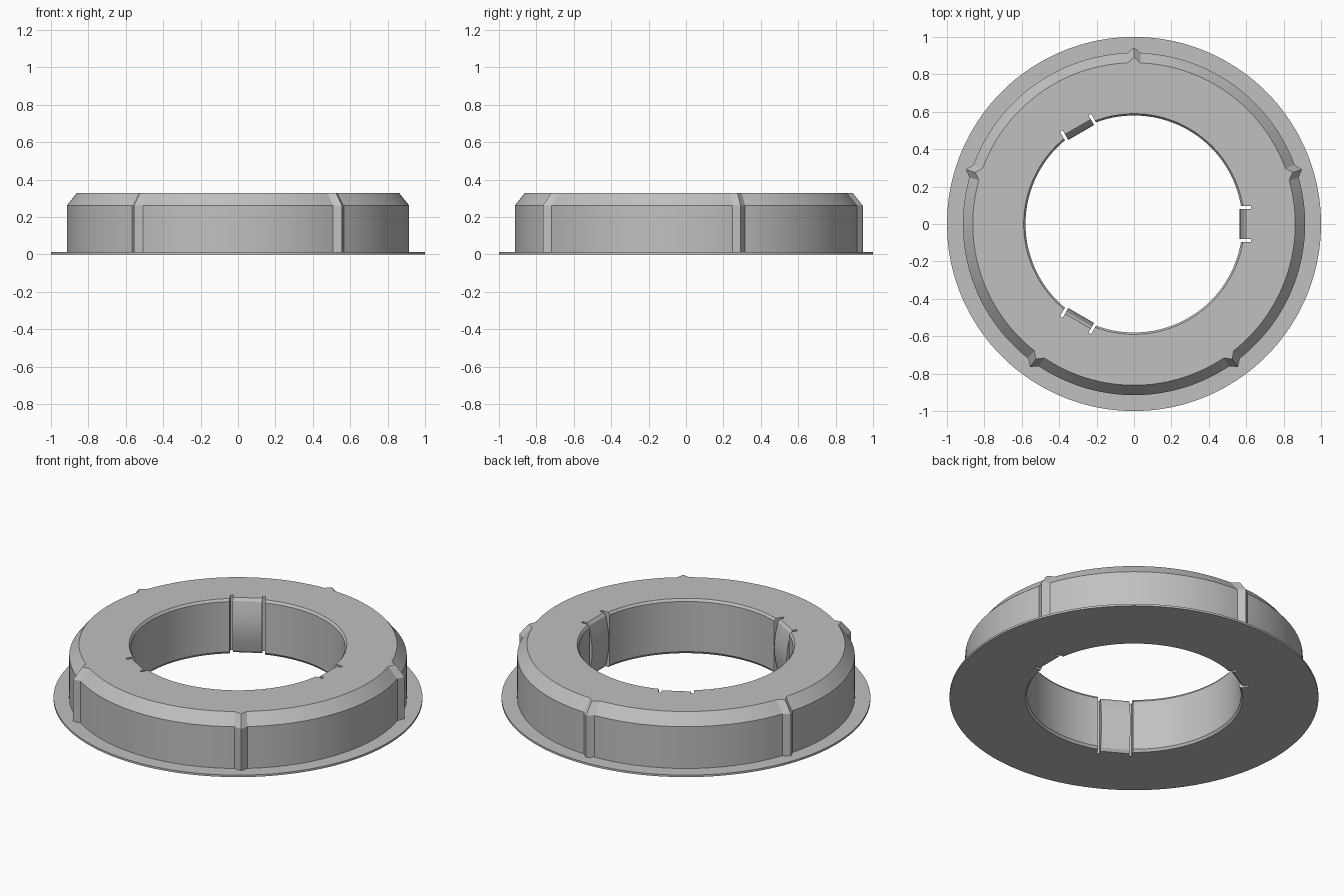
import bpy
import bmesh
import math
from mathutils import Matrix

if "Cube" in bpy.data.objects:
    bpy.data.objects.remove(bpy.data.objects["Cube"])

H = 0.328          # total height
TAB_ANGLES = (0, 120, 240)
RIDGE_ANGLES = (18, 90, 162, 234, 306)
RIDGE_HALF = 2.2   # half width of a ridge, degrees

grey = bpy.data.materials.new("neutral_grey")
grey.diffuse_color = (0.53, 0.53, 0.53, 1)
grey.use_nodes = True
grey.node_tree.nodes["Principled BSDF"].inputs["Base Color"].default_value = grey.diffuse_color


def finish(name, bm):
    bmesh.ops.recalc_face_normals(bm, faces=bm.faces)
    mesh = bpy.data.meshes.new(name)
    bm.to_mesh(mesh)
    bm.free()
    mesh.materials.append(grey)
    obj = bpy.data.objects.new(name, mesh)
    bpy.context.collection.objects.link(obj)
    return obj


def smooth(obj):
    bpy.ops.object.select_all(action='DESELECT')
    obj.select_set(True)
    bpy.context.view_layer.objects.active = obj
    bpy.ops.object.shade_smooth_by_angle(angle=math.radians(25))


def prism(name, profile, half_width, angle):
    """Extrude an x-z profile along y, then turn it about z."""
    bm = bmesh.new()
    sides = [[bm.verts.new((x, y, z)) for x, z in profile]
             for y in (-half_width, half_width)]
    n = len(profile)
    bm.faces.new(sides[0])
    bm.faces.new(sides[1])
    for i in range(n):
        j = (i + 1) % n
        bm.faces.new((sides[0][i], sides[0][j], sides[1][j], sides[1][i]))
    bm.transform(Matrix.Rotation(math.radians(angle), 4, 'Z'))
    return finish(name, bm)


# Ring: a revolved section (radius, height, ridge bulge)
section = [(0.59, 0, 0), (1.0, 0, 0), (1.0, 0.012, 0), (0.915, 0.012, 0.03),
           (0.915, 0.262, 0.03), (0.862, H, 0.03),
           (0.59, H, 0), (0.58, H - 0.014, 0), (0.58, 0.014, 0)]
# Columns every 2 degrees, with exact columns at each ridge
angles = {a: 0 for a in range(0, 360, 2)
          if all(abs(a - r) > RIDGE_HALF + 0.3 for r in RIDGE_ANGLES)}
for r in RIDGE_ANGLES:
    angles.update({r - RIDGE_HALF: 0, r: 1, r + RIDGE_HALF: 0})
bm = bmesh.new()
columns = []
for a in sorted(angles):
    t = math.radians(a)
    columns.append([bm.verts.new(((r + b * angles[a]) * math.cos(t),
                                  (r + b * angles[a]) * math.sin(t), z))
                    for r, z, b in section])
for i, col in enumerate(columns):
    nxt = columns[(i + 1) % len(columns)]
    for k in range(len(section)):
        m = (k + 1) % len(section)
        bm.faces.new((col[k], nxt[k], nxt[m], col[m]))
ring = finish("ring_body", bm)

# Pockets in the bore that hold the tabs and their side slots
for a in TAB_ANGLES:
    cutter = prism("pocket_cutter", [(0.5, -0.1), (0.625, -0.1),
                                     (0.625, H + 0.1), (0.5, H + 0.1)],
                   0.096, a)
    cutter.hide_render = True
    mod = ring.modifiers.new("pocket", 'BOOLEAN')
    mod.operation = 'DIFFERENCE'
    mod.solver = 'EXACT'
    mod.object = cutter
    bpy.context.view_layer.objects.active = ring
    bpy.ops.object.modifier_apply(modifier=mod.name)
    bpy.data.objects.remove(cutter)
smooth(ring)

# Spring tabs: inward bulging face with chamfered ends
z0, z1 = 0.016, H - 0.016
bulge = [(0.587 - 0.022 * math.sin(math.pi * i / 12), z0 + (z1 - z0) * i / 12)
         for i in range(13)]
tab_profile = [(0.625, 0), (0.6, 0)] + bulge + [(0.6, H), (0.625, H)]
for a in TAB_ANGLES:
    smooth(prism("spring_tab", tab_profile, 0.08, a))
